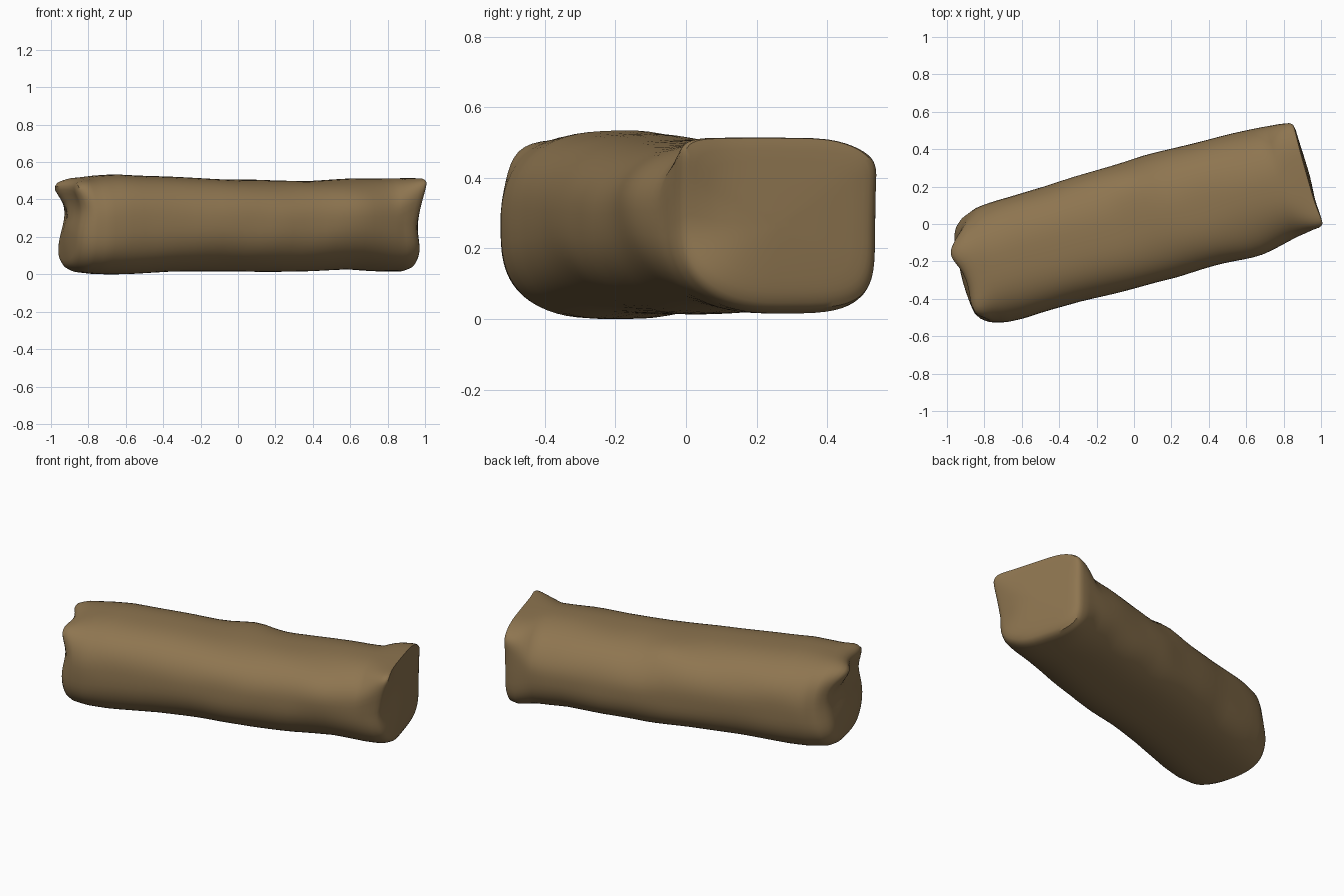
import bpy, math
from mathutils import Vector, Matrix, noise

if "Cube" in bpy.data.objects:
    bpy.data.objects.remove(bpy.data.objects["Cube"])

# Stations along the sack: (position, half width, bottom z, top z)
STATIONS = [
    (-.952, .01, .25, .27), (-.954, .10, .16, .36), (-.954, .18, .09, .43),
    (-.950, .23, .055, .47), (-.930, .265, .03, .495), (-.89, .295, .01, .515),
    (-.80, .318, .0, .528), (-.68, .325, .0, .535), (-.40, .322, .012, .522),
    (-.10, .332, .016, .510), (.15, .337, .013, .500), (.40, .328, .015, .502),
    (.62, .322, .028, .510), (.80, .312, .014, .514), (.90, .302, .014, .514),
    (.945, .290, .03, .514), (.960, .274, .06, .514), (.966, .25, .09, .485),
    (.970, .18, .14, .41), (.973, .10, .20, .34), (.975, .01, .26, .28)]

# Soft pushes: (centre, offset, radius) in sack space (along, across, up)
PUSHES = [
    ((-.96, .13, .47), (-.06, .0, .012), .10),      # left back ear
    ((-.95, -.22, .46), (-.035, -.02, .03), .09),   # left front ear
    ((-.95, .26, .32), (.04, -.025, 0), .15),       # left back edge rounding
    ((-.96, -.05, .18), (-.012, 0, 0), .14),        # left lower bulge
    ((.96, .26, .49), (.005, .018, -.018), .09),    # right back ear
    ((.96, -.25, .50), (.015, -.03, .012), .07),    # right front ear
    ((.95, -.29, .26), (-.04, .015, 0), .13),       # right front edge rounding
    ((.58, -.32, .36), (0, -.028, 0), .17),         # front bulge
    ((.05, .20, .50), (0, .02, .018), .12)]         # hump on the back edge
# Horizontal crease across the left end
PUSHES += [((-.96, v, .36), (.024, 0, 0), .09) for v in (-.26, -.13, 0, .13)]
SEG, STEPS = 64, 4


def mix(a, b, t):
    t = min(max(t, 0), 1)
    return a + (b - a) * t


def ring(u, w, zb, zt):
    """Soft section with its own roundness per corner; squarer at the right end."""
    end = (u - .80) / .15
    back_top = mix(mix(2.35, 2.1, (u + .3) / .5), 5.0, end)
    front_top = mix(2.6, 5.0, end)
    pts = []
    for k in range(SEG):
        a = 2 * math.pi * k / SEG
        c, s = math.cos(a), math.sin(a)
        if s > 0:
            n = back_top if c > 0 else front_top
        else:
            n = mix(2.8, 4.5, end) if c > 0 else mix(2.8, 2.25, (u + .9) / .5)
        v = w * math.copysign(abs(c) ** (2 / n), c)
        z = (zb + zt) / 2 + (zt - zb) / 2 * math.copysign(abs(s) ** (2 / n), s)
        p = Vector((u, v, z))
        q = p.copy()
        for centre, off, r in PUSHES:
            q += Vector(off) * math.exp(-((p - Vector(centre)).length / r) ** 2)
        if abs(u) < .9:
            q.y += .006 * noise.noise(p * 5)
            q.z += .005 * noise.noise(p * 4 + Vector((7, 3, 1)))
        q.z = max(q.z, 0)
        pts.append(q)
    return pts


# Interpolated rings, denser through the long middle
rows = []
for a, b in zip(STATIONS, STATIONS[1:]):
    n = STEPS if b[0] - a[0] > .07 else 2
    rows += [[x + (y - x) * i / n for x, y in zip(a, b)] for i in range(n)]
rows.append(STATIONS[-1])

turn = Matrix.Rotation(math.radians(15.8), 4, 'Z')
verts = [turn @ p for r in rows for p in ring(*r)]
faces = []
for i in range(len(rows) - 1):
    for k in range(SEG):
        j = (k + 1) % SEG
        faces.append((i * SEG + k, i * SEG + j, (i + 1) * SEG + j, (i + 1) * SEG + k))
last = (len(rows) - 1) * SEG
faces += [tuple(reversed(range(SEG))), tuple(range(last, last + SEG))]

mesh = bpy.data.meshes.new("sack_log")
mesh.from_pydata(verts, [], faces)
sack = bpy.data.objects.new("sack_log", mesh)
bpy.context.collection.objects.link(sack)

# Consistent outward normals and smooth shading
bpy.context.view_layer.objects.active = sack
sack.select_set(True)
bpy.ops.object.mode_set(mode='EDIT')
bpy.ops.mesh.select_all(action='SELECT')
bpy.ops.mesh.normals_make_consistent(inside=False)
bpy.ops.object.mode_set(mode='OBJECT')
soft = sack.modifiers.new("soften", 'SMOOTH')
soft.factor, soft.iterations = .5, 2
bpy.ops.object.shade_smooth_by_angle(angle=math.radians(45))

# Single brown colour
brown = bpy.data.materials.new("earthy brown")
brown.diffuse_color = (.27, .178, .08, 1)
brown.use_nodes = True
brown.node_tree.nodes["Principled BSDF"].inputs["Base Color"].default_value = brown.diffuse_color
mesh.materials.append(brown)
